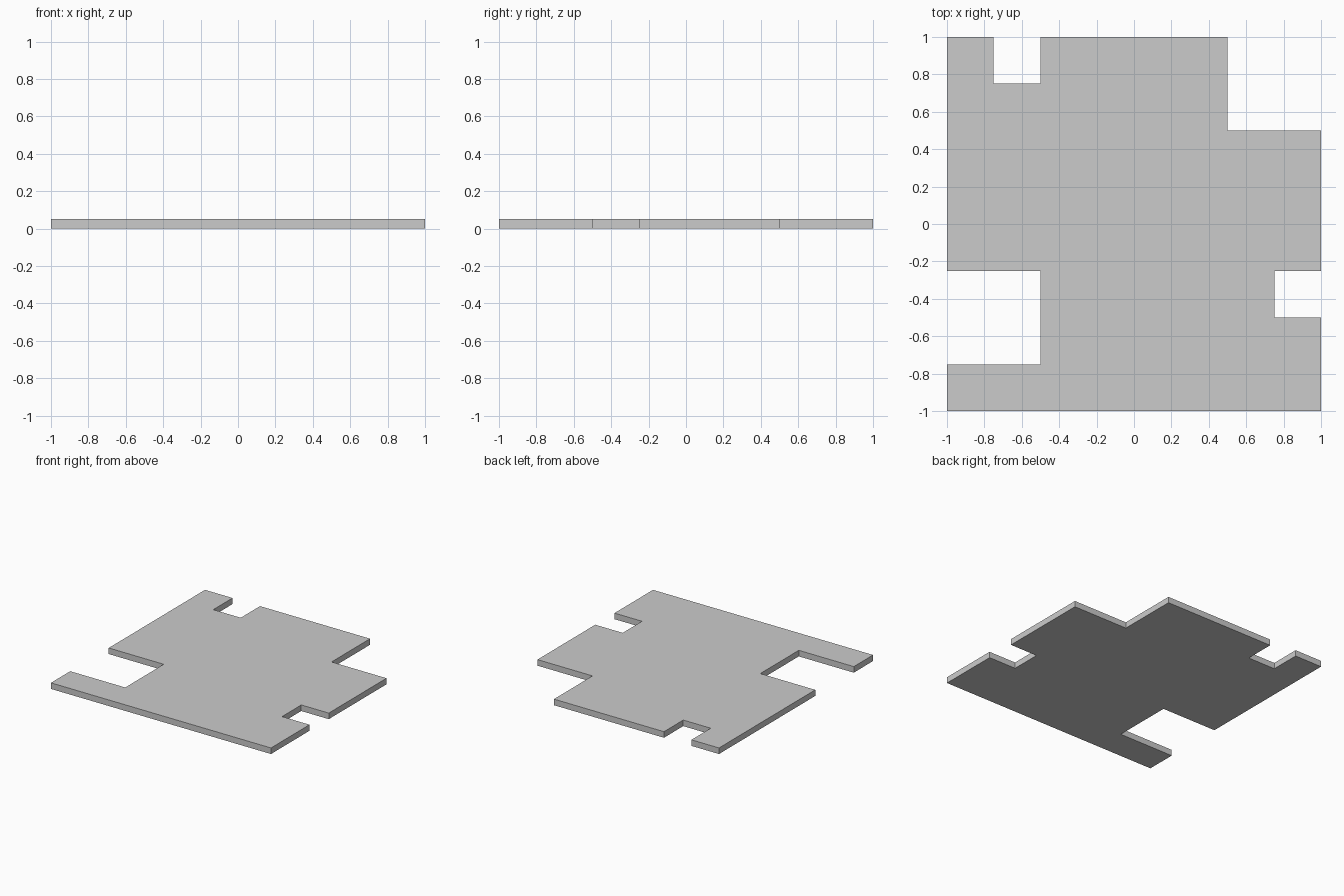
import bpy
import bmesh

if "Cube" in bpy.data.objects:
    bpy.data.objects.remove(bpy.data.objects["Cube"])

THICKNESS = 0.05

# Outline of the notched plate, counter-clockwise seen from above
outline = [
    (-1, -1), (1, -1), (1, -0.5), (0.75, -0.5), (0.75, -0.25), (1, -0.25),
    (1, 0.5), (0.5, 0.5), (0.5, 1), (-0.5, 1), (-0.5, 0.75), (-0.75, 0.75),
    (-0.75, 1), (-1, 1), (-1, -0.25), (-0.5, -0.25), (-0.5, -0.75), (-1, -0.75),
]

# Plate: fill the outline and extrude it upward
bm = bmesh.new()
base = bm.faces.new([bm.verts.new((x, y, 0)) for x, y in outline])
extruded = bmesh.ops.extrude_face_region(bm, geom=[base], use_keep_orig=True)
top_verts = [g for g in extruded["geom"] if isinstance(g, bmesh.types.BMVert)]
bmesh.ops.translate(bm, verts=top_verts, vec=(0, 0, THICKNESS))
bmesh.ops.recalc_face_normals(bm, faces=bm.faces)

mesh = bpy.data.meshes.new("notched_floor_plate")
bm.to_mesh(mesh)
bm.free()
plate = bpy.data.objects.new("notched_floor_plate", mesh)
bpy.context.collection.objects.link(plate)
